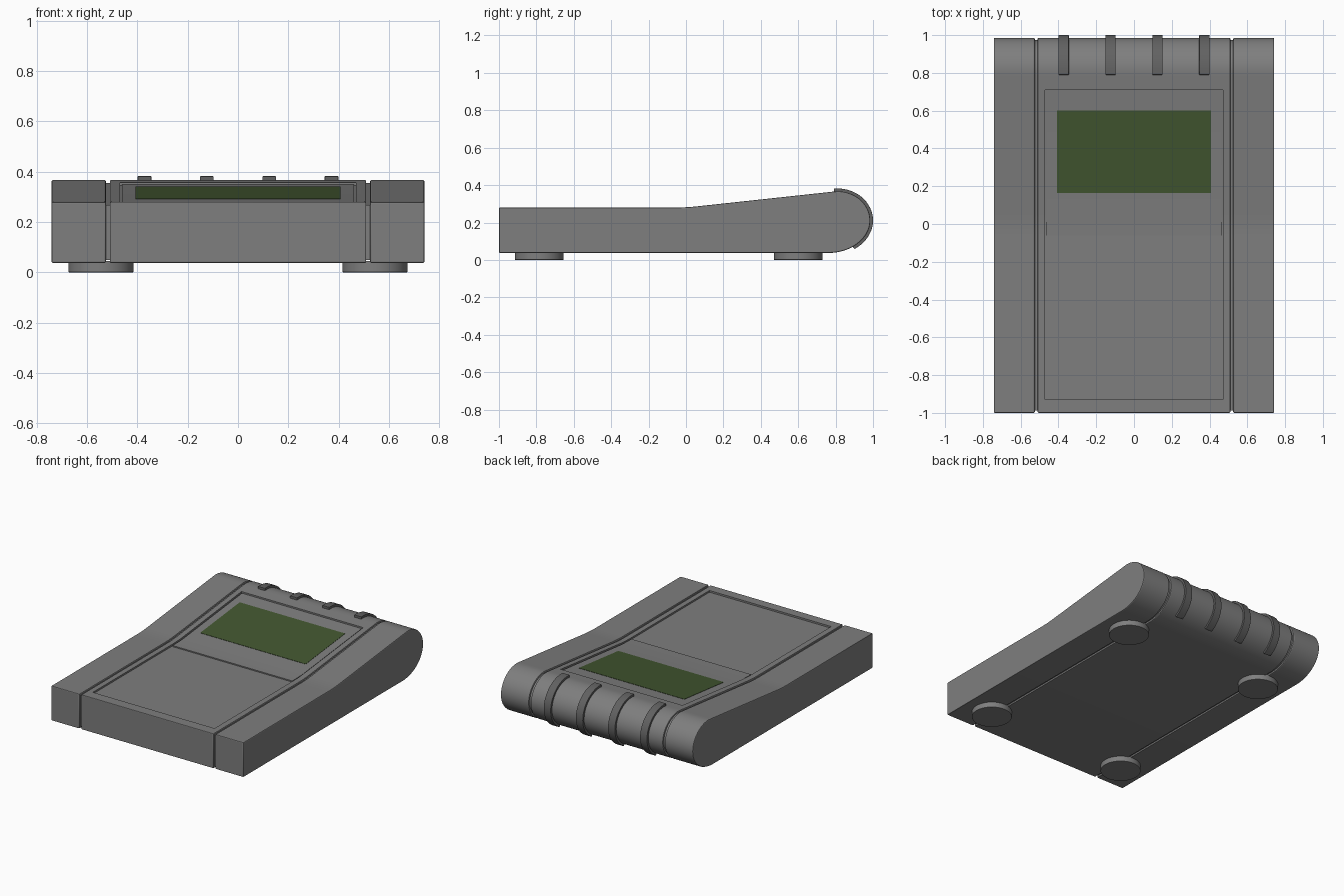
import bpy, bmesh, math

if "Cube" in bpy.data.objects:
    bpy.data.objects.remove(bpy.data.objects["Cube"])

SLOPE = 0.108
BASE = 0.037


def material(name, color):
    mat = bpy.data.materials.new(name)
    mat.diffuse_color = (*color, 1)
    mat.use_nodes = True
    mat.node_tree.nodes["Principled BSDF"].inputs["Base Color"].default_value = mat.diffuse_color
    return mat


CASE = material("case_grey", (0.21, 0.21, 0.21))
RIB = material("rib_dark_grey", (0.12, 0.12, 0.12))
GREEN = material("screen_green", (0.055, 0.094, 0.03))


def top(y):
    """Height of the upper surface: flat, soft bend, then a ramp."""
    if y < -0.06:
        return 0.28
    if y < 0.06:
        return 0.28 + SLOPE * (y + 0.06) ** 2 / 0.24
    return 0.28 + SLOPE * y


def top_line(y0, y1, d=0.0):
    ys = [y0] + [y for y in (-0.06, -0.04, -0.02, 0, 0.02, 0.04, 0.06) if y0 < y < y1] + [y1]
    return [(y, top(y) + d) for y in ys]


def nose(a, d=0.0):
    """Point on the rounded back; a in degrees, 90 = top, -90 = bottom."""
    c, s = math.cos(math.radians(a)), math.sin(math.radians(a))
    if a >= 0:
        return (0.81 + (0.175 + d) * c, 0.21 + (0.157 + d) * s)
    return (0.76 + (0.225 + d) * c, 0.21 + (0.21 - BASE + d) * s)


def body_profile(d=0.0):
    pts = [(-1 + d, BASE + d)] + top_line(-1 + d, 0.785, -d)
    return pts + [nose(a, -d) for a in range(90, -91, -6)]


def finish(obj, mat, bevel=0.0, cutter=None):
    """Round edges, cut the recess, bake both, then shade."""
    obj.data.materials.append(mat)
    if bevel:
        m = obj.modifiers.new("edge_round", 'BEVEL')
        m.width, m.segments = bevel, 2
        m.limit_method, m.angle_limit = 'ANGLE', math.radians(50)
    if cutter:
        m = obj.modifiers.new("recess", 'BOOLEAN')
        m.operation, m.object, m.solver = 'DIFFERENCE', cutter, 'EXACT'
    bpy.ops.object.select_all(action='DESELECT')
    obj.select_set(True)
    bpy.context.view_layer.objects.active = obj
    bpy.ops.object.convert(target='MESH')
    bpy.ops.object.shade_smooth_by_angle(angle=math.radians(22))
    return obj


def prism(name, pts, x0, x1, mat=CASE, bevel=0.0, cutter=None):
    """Extrude a (y, z) outline from x0 to x1."""
    bm = bmesh.new()
    face = bm.faces.new([bm.verts.new((x0, y, z)) for y, z in pts])
    ext = bmesh.ops.extrude_face_region(bm, geom=[face])["geom"]
    bmesh.ops.translate(bm, vec=(x1 - x0, 0, 0),
                        verts=[v for v in ext if isinstance(v, bmesh.types.BMVert)])
    if len(bm.faces) == len(pts) + 1:  # close the starting end if it was moved
        bm.faces.new([v for v in bm.verts if abs(v.co.x - x0) < 1e-6])
    bmesh.ops.recalc_face_normals(bm, faces=bm.faces)
    me = bpy.data.meshes.new(name)
    bm.to_mesh(me)
    bm.free()
    obj = bpy.data.objects.new(name, me)
    bpy.context.collection.objects.link(obj)
    return finish(obj, mat, bevel, cutter)


# Casing: middle shell with a shallow panel recess, and two side shells
recess = prism("recess_cutter", top_line(-0.93, 0.71, -0.012) + [(0.71, 0.6), (-0.93, 0.6)], -0.47, 0.47)
prism("middle_shell", body_profile(), -0.51, 0.51, CASE, 0.005, recess)
recess.hide_render = True
recess.hide_set(True)
prism("side_shell_right", body_profile(), 0.525, 0.742, CASE, 0.006)
prism("side_shell_left", body_profile(), -0.742, -0.525, CASE, 0.006)

# Inset cores showing in the grooves
for side, x0 in (("right", 0.5), ("left", -0.54)):
    prism("groove_core_" + side, body_profile(0.012), x0, x0 + 0.04)

# Display plate with a flat lip in front of the ramp
plate = [(-0.06, 0.26), (-0.06, 0.276), (0.05, top(0.05) - 0.006),
         (0.703, top(0.703) - 0.006), (0.703, 0.33), (0.05, 0.265)]
prism("display_plate", plate, -0.462, 0.462)

# Green screen
prism("screen", [(0.165, top(0.165) - 0.01), (0.165, top(0.165) - 0.004),
                 (0.6, top(0.6) - 0.004), (0.6, top(0.6) - 0.01)], -0.407, 0.407, GREEN)

# Grip ribs wrapped round the back
angles = range(90, -57, -6)
outer = [(0.79, 0.382)] + [nose(a, 0.015) for a in angles]
inner = [(0.79, 0.35)] + [nose(a, -0.01) for a in angles]
for i, x in enumerate((-0.372, -0.124, 0.124, 0.372)):
    prism(f"grip_rib_{i + 1}", outer + inner[::-1], x - 0.027, x + 0.027, RIB, 0.002)

# Round feet
for x in (-0.545, 0.545):
    for y in (-0.785, 0.6):
        bpy.ops.mesh.primitive_cylinder_add(vertices=48, radius=0.13, depth=0.045, location=(x, y, 0.0225))
        foot = bpy.context.object
        foot.name = "foot"
        finish(foot, CASE, 0.003)
